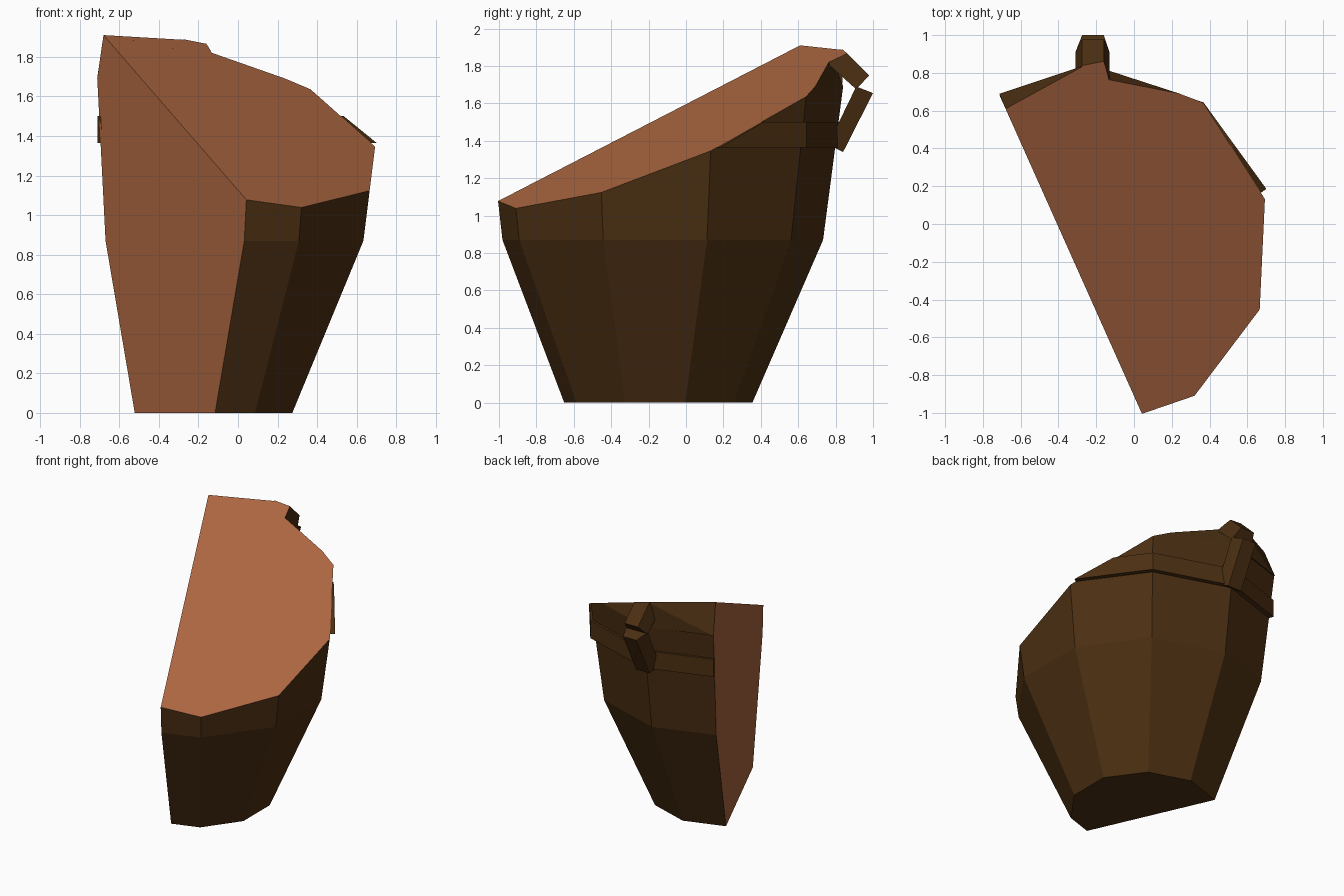
import bpy, bmesh, math
from mathutils import Vector

cube = bpy.data.objects.get("Cube")
if cube:
    bpy.data.objects.remove(cube, do_unlink=True)


def material(name, color):
    m = bpy.data.materials.new(name)
    m.use_nodes = True
    m.diffuse_color = color
    m.node_tree.nodes["Principled BSDF"].inputs["Base Color"].default_value = color
    return m


BROWN = material("dark_brown", (0.07, 0.028, 0.006, 1))
CLAY = material("terracotta", (0.42, 0.137, 0.054, 1))

# Two break planes: a slanted one above, a vertical one at the side
SLANT = Vector((0.274, -0.393, 1)).normalized()
SIDE = Vector((-1.61, -0.72, 0)).normalized()
CORNER = Vector((0.04, -1.0, 1.08))
AXIS = Vector((-0.22, -0.165, 0))
SIDES = 10


def on_slant(x, y):
    return (x, y, 1.484 - 0.274 * x + 0.393 * y)


def ring(bm, radius, z):
    verts = []
    for i in range(SIDES):
        a = math.pi / 2 + math.tau * i / SIDES
        verts.append(bm.verts.new(AXIS + Vector((radius * math.cos(a), radius * math.sin(a), z))))
    return verts


def bridge(bm, a, b):
    for i in range(SIDES):
        j = (i + 1) % SIDES
        bm.faces.new((a[i], a[j], b[j], b[i]))


def cut(bm, normal, cut_material):
    """Remove everything beyond a break plane and close the opening."""
    geom = bm.verts[:] + bm.edges[:] + bm.faces[:]
    bmesh.ops.bisect_plane(bm, geom=geom, plane_co=CORNER, plane_no=normal, clear_outer=True)
    edges = [e for e in bm.edges if e.is_boundary]
    if edges:
        for f in bmesh.ops.holes_fill(bm, edges=edges, sides=0)["faces"]:
            f.material_index = cut_material


def finish(name, bm):
    bmesh.ops.recalc_face_normals(bm, faces=bm.faces)
    mesh = bpy.data.meshes.new(name)
    bm.to_mesh(mesh)
    bm.free()
    mesh.materials.append(BROWN)
    mesh.materials.append(CLAY)
    obj = bpy.data.objects.new(name, mesh)
    bpy.context.collection.objects.link(obj)
    return obj


def hull(points):
    bm = bmesh.new()
    for p in points:
        bm.verts.new(p)
    bmesh.ops.convex_hull(bm, input=bm.verts[:])
    bmesh.ops.recalc_face_normals(bm, faces=bm.faces)
    return bm


# Broken vessel body
bm = bmesh.new()
rings = [ring(bm, r, z) for r, z in ((0.52, 0), (0.898, 0.87), (1.005, 1.69), (0.855, 2.1))]
for lower, upper in zip(rings, rings[1:]):
    bridge(bm, lower, upper)
bm.faces.new(rings[0])
bm.faces.new(rings[-1])
cut(bm, SIDE, 1)
cut(bm, SLANT, 1)
finish("vessel_body", bm)

# Raised band around the shoulder
bm = bmesh.new()
loops = [ring(bm, r, z) for r, z in ((1.0, 1.365), (1.0, 1.5), (0.955, 1.5), (0.935, 1.365))]
for i in range(4):
    bridge(bm, loops[i], loops[(i + 1) % 4])
cut(bm, SIDE, 0)
cut(bm, SLANT, 0)
finish("shoulder_band", bm)

# Rim piece between the handle and the side break
bm = hull([on_slant(-0.68, 0.61), on_slant(-0.26, 0.84), on_slant(-0.26, 0.70),
           (-0.712, 0.69, 1.69), (-0.26, 0.835, 1.69), (-0.26, 0.70, 1.69)])
for f in bm.faces:
    f.material_index = 1 if f.normal.dot(SLANT) > 0.99 or f.normal.dot(SIDE) > 0.99 else 0
finish("rim_piece", bm)


# Angular handle bars: narrow outer face, wide inner face
def handle_bar(name, outer, inner):
    points = [(x, y, z) for y, z in outer for x in (-0.275, -0.16)]
    points += [(x, y, z) for y, z in inner for x in (-0.31, -0.13)]
    bm = hull(points)
    cut(bm, SLANT, 1)
    finish(name, bm)


handle_bar("handle_upper", ((0.74, 1.985), (0.98, 1.75)), ((0.66, 1.90), (0.91, 1.675)))
handle_bar("handle_lower", ((1.0, 1.655), (0.84, 1.34)), ((0.91, 1.69), (0.76, 1.38)))
